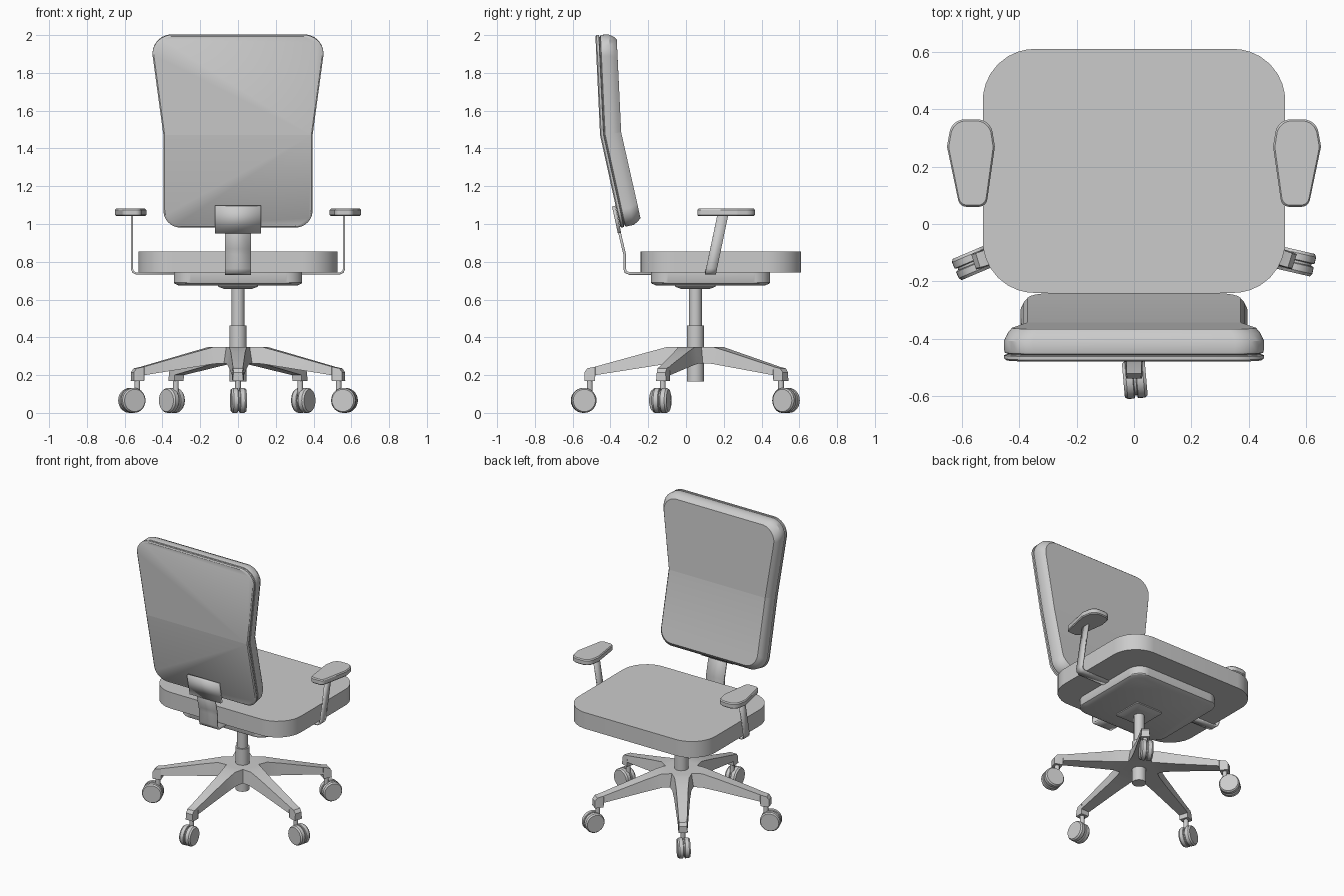
import bpy, bmesh, math
from mathutils import Vector, Matrix

if "Cube" in bpy.data.objects:
    bpy.data.objects.remove(bpy.data.objects["Cube"])

CY = 0.05  # y of the central column


def finish(name, bm, angle=32):
    bmesh.ops.recalc_face_normals(bm, faces=bm.faces)
    me = bpy.data.meshes.new(name)
    bm.to_mesh(me)
    bm.free()
    ob = bpy.data.objects.new(name, me)
    bpy.context.collection.objects.link(ob)
    bpy.ops.object.select_all(action='DESELECT')
    ob.select_set(True)
    bpy.context.view_layer.objects.active = ob
    bpy.ops.object.shade_smooth_by_angle(angle=math.radians(angle))
    return ob


def loft(bm, rings):
    """Skin closed rings of equal length and cap both ends."""
    vs = [[bm.verts.new(p) for p in ring] for ring in rings]
    n = len(vs[0])
    for a, b in zip(vs, vs[1:]):
        for i in range(n):
            bm.faces.new((a[i], a[(i + 1) % n], b[(i + 1) % n], b[i]))
    bm.faces.new(vs[0][::-1])
    bm.faces.new(vs[-1])


def rounded(pts, seg=8):
    """Outline from (x, y, corner radius) points."""
    out, n = [], len(pts)
    for i, (x, y, r) in enumerate(pts):
        p = Vector((x, y))
        if r == 0:
            out.append(p)
            continue
        a = (Vector(pts[i - 1][:2]) - p).normalized()
        b = (Vector(pts[(i + 1) % n][:2]) - p).normalized()
        half = a.angle(b) / 2
        c = p + (a + b).normalized() * (r / math.sin(half))
        s, e = p + a * (r / math.tan(half)) - c, p + b * (r / math.tan(half)) - c
        out += [c + s.lerp(e, k / seg).normalized() * r for k in range(seg + 1)]
    return out


def shrink(outline, d):
    xs, ys = [p.x for p in outline], [p.y for p in outline]
    cx, cy = (min(xs) + max(xs)) / 2, (min(ys) + max(ys)) / 2
    hx, hy = (max(xs) - min(xs)) / 2, (max(ys) - min(ys)) / 2
    return [Vector((cx + (p.x - cx) * (1 - d / hx), cy + (p.y - cy) * (1 - d / hy))) for p in outline]


def slab(name, outline, layers):
    """Stack of (z, inset) layers of a plan outline."""
    bm = bmesh.new()
    loft(bm, [[(p.x, p.y, z) for p in shrink(outline, d)] for z, d in layers])
    return finish(name, bm)


def rect(x, y0, y1, r):
    return rounded([(-x, y0, r), (x, y0, r), (x, y1, r), (-x, y1, r)])


def cyl(bm, r, depth, matrix, seg=24):
    bmesh.ops.create_cone(bm, cap_ends=True, segments=seg, radius1=r, radius2=r, depth=depth, matrix=matrix)


def ribbon(name, path, widths, thick):
    """Flat bar: path points spread by half-width vectors, then thickened."""
    bm = bmesh.new()
    rows = [(bm.verts.new(Vector(p) - Vector(w)), bm.verts.new(Vector(p) + Vector(w))) for p, w in zip(path, widths)]
    for a, b in zip(rows, rows[1:]):
        bm.faces.new((a[0], a[1], b[1], b[0]))
    ob = finish(name, bm)
    mod = ob.modifiers.new("thickness", 'SOLIDIFY')
    mod.thickness, mod.offset = thick, 0
    return ob


# Seat cushion, pan and mounting plate
slab("seat", rect(0.527, -0.24, 0.61, 0.18), [(0.742, 0), (0.855, 0)])
slab("seat_pan", rect(0.34, -0.185, 0.445, 0.09), [(0.675, 0.025), (0.685, 0.003), (0.69, 0), (0.742, 0)])
slab("mounting_plate", rect(0.105, -0.057, 0.157, 0.015), [(0.655, 0.035), (0.668, 0), (0.677, 0)])

# Gas column
bm = bmesh.new()
cyl(bm, 0.034, 0.24, Matrix.Translation((0, CY, 0.545)))
cyl(bm, 0.045, 0.297, Matrix.Translation((0, CY, 0.3135)))
finish("gas_column", bm)

# Backrest: rear shell, groove and cushion, bent at BEND
BEND = 1.47
back = rounded([(-0.395, 0.98, 0.09), (0.395, 0.98, 0.09), (0.395, BEND, 0),
                (0.467, 2.0, 0.1), (-0.467, 2.0, 0.1), (-0.395, BEND, 0)])


def backrest(name, layers):
    bm = bmesh.new()
    loft(bm, [[(p.x, d, p.y) for p in shrink(back, inset)] for d, inset in layers])
    bmesh.ops.bisect_plane(bm, geom=bm.verts[:] + bm.edges[:] + bm.faces[:], dist=1e-4,
                           plane_co=(0, 0, BEND), plane_no=(0, 0, 1))
    for v in bm.verts:
        x, d, z = v.co
        h = z - BEND
        slope = 0.22 if h < 0 else 0.047
        lean = 0.133 if abs(h) < 0.02 else slope
        v.co = (x, -0.455 - slope * h + d, z + d * lean)
    finish(name, bm)


backrest("back_shell", [(0, 0.008), (0.006, 0), (0.018, 0), (0.021, 0.012), (0.032, 0.012)])
backrest("back_cushion", [(0.022, 0.014), (0.027, 0.002), (0.035, 0), (0.07, 0), (0.095, 0.012), (0.112, 0.027)])

# Back support bar and its plate
bar = [(-0.379, 1.07), (-0.332, 0.87), (-0.325, 0.84), (-0.325, 0.765), (-0.319, 0.746),
       (-0.3, 0.738), (-0.1, 0.738)]
ribbon("back_support", [(0, y, z) for y, z in bar], [(0.068, 0, 0)] * len(bar), 0.014)
ribbon("back_support_plate", [(0, -0.383, 1.095), (0, -0.352, 0.952)], [(0.121, 0, 0)] * 2, 0.018)

# Armrests
pad = [(0.515, 0.06, 0.03), (0.608, 0.06, 0.03), (0.652, 0.27, 0.09), (0.635, 0.365, 0.055),
       (0.5, 0.365, 0.055), (0.485, 0.27, 0.09)]
pad[2], pad[5] = pad[2][:2] + (0.03,), pad[5][:2] + (0.03,)
arm = [(0.562, 1.05), (0.562, 0.765), (0.556, 0.747), (0.54, 0.739), (0.3, 0.739)]
for s, side in ((1, "right"), (-1, "left")):
    outline = [Vector((p.x * s, p.y)) for p in rounded(pad)]
    slab("arm_pad_" + side, outline, [(1.042, 0.006), (1.048, 0), (1.074, 0), (1.081, 0.006)])
    ribbon("arm_bar_" + side, [(x * s, 0.13 + (z - 0.739) * 0.21, z) for x, z in arm],
           [(0, 0.029, 0)] * len(arm), 0.011)

# Star base: (radius, half width top, z top, half width bottom, z bottom)
leg = [(0.0, 0.075, 0.35, 0.085, 0.262), (0.10, 0.06, 0.35, 0.075, 0.262), (0.15, 0.046, 0.349, 0.06, 0.26),
       (0.25, 0.038, 0.322, 0.05, 0.244), (0.53, 0.027, 0.245, 0.032, 0.2), (0.532, 0.027, 0.244, 0.03, 0.168),
       (0.572, 0.026, 0.236, 0.03, 0.168), (0.588, 0.024, 0.215, 0.028, 0.168)]
for i in range(5):
    a = math.radians(-90 + 72 * i)
    place = Matrix.Translation((0, CY, 0)) @ Matrix.Rotation(a, 4, 'Z')
    bm = bmesh.new()
    loft(bm, [[(r, -wb, zb), (r, wb, zb), (r, wt, zt), (r, -wt, zt)] for r, wt, zt, wb, zb in leg])
    bm.transform(place)
    finish(f"base_leg_{i + 1}", bm, 20)

    # Twin-wheel caster with hub and stem, turned slightly about the stem
    bm = bmesh.new()
    for s in (-1, 1):
        outer = [(0.004, 0.062), (0.007, 0.066), (0.03, 0.066), (0.04, 0.059)]
        loft(bm, [[(0.032 + r * math.cos(t * math.tau / 28), s * y, 0.066 + r * math.sin(t * math.tau / 28))
                   for t in range(28)] for y, r in outer])
    cyl(bm, 0.056, 0.01, Matrix.Translation((0.032, 0, 0.066)) @ Matrix.Rotation(math.pi / 2, 4, 'X'))
    cyl(bm, 0.015, 0.09, Matrix.Translation((0, 0, 0.13)), 16)
    bm.transform(place @ Matrix.Translation((0.56, 0, 0)) @ Matrix.Rotation(math.radians(5), 4, 'Z'))
    finish(f"caster_{i + 1}", bm)
